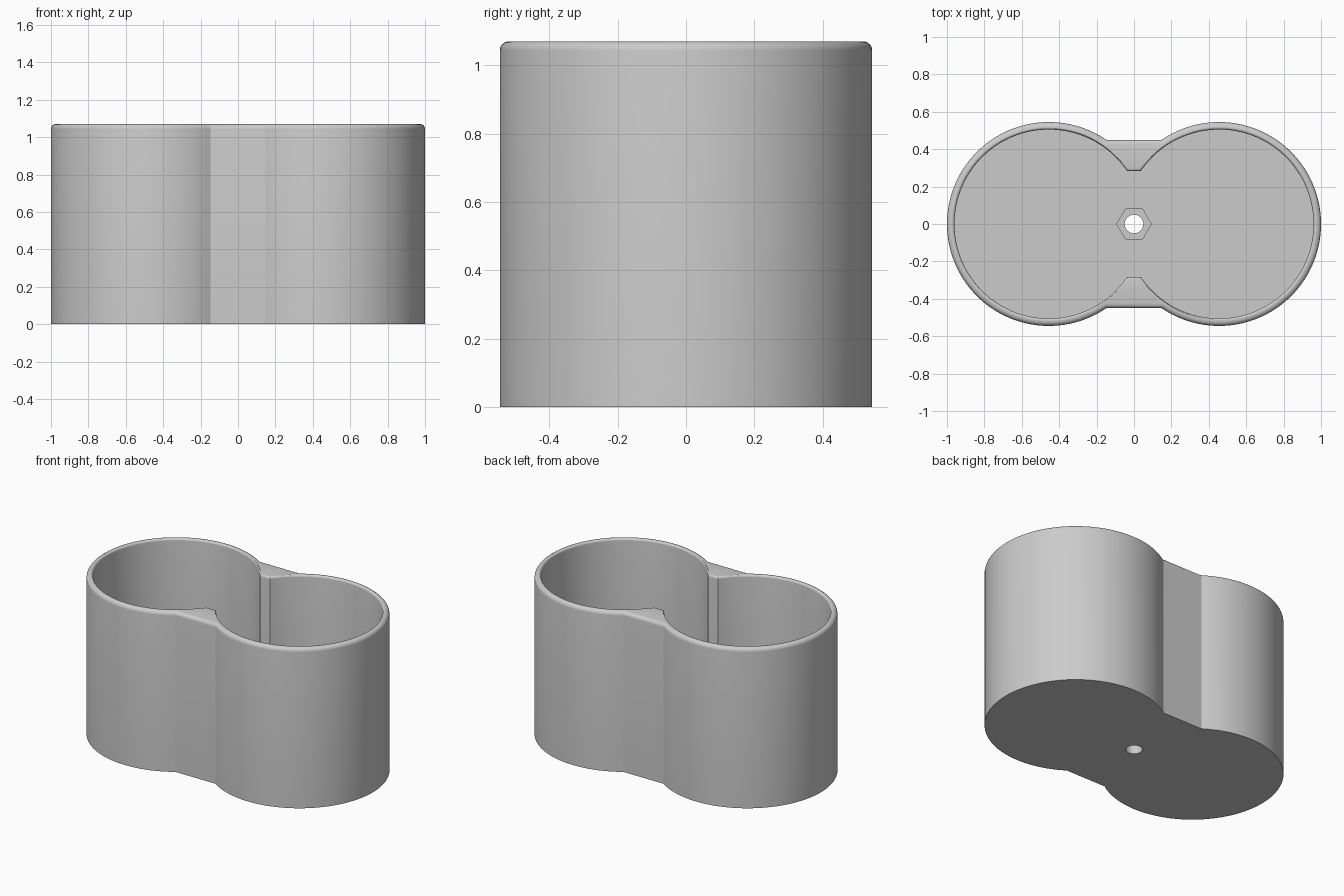
import bpy, bmesh, math

if "Cube" in bpy.data.objects:
    bpy.data.objects.remove(bpy.data.objects["Cube"])

CX = 0.455                      # distance of each cup axis from the middle
R_OUT, R_IN = 0.545, 0.505      # cup radii
WAIST, TIP = 0.45, 0.283        # half depth of the outer waist and of the inner opening
HEIGHT, FLOOR = 1.07, 0.13
SHELF = 0.06                    # height of the nut recess bottom
N = 80                          # points per cup arc

bm = bmesh.new()


def ring(points, z):
    """Closed loop of vertices and its edges at height z."""
    vs = [bm.verts.new((x, y, z)) for x, y in points]
    es = [bm.edges.new((v, vs[(i + 1) % len(vs)])) for i, v in enumerate(vs)]
    return vs, es


def bridge(a, b):
    n = len(a[0])
    for i in range(n):
        j = (i + 1) % n
        bm.faces.new((a[0][i], a[0][j], b[0][j], b[0][i]))


def fill(a, b):
    bmesh.ops.triangle_fill(bm, use_beauty=True, use_dissolve=False,
                            edges=a[1] + b[1], normal=(0, 0, 1))


def double_cup(r, w):
    """Two circle arcs joined by straight pieces at y = +-w."""
    a = math.pi - math.asin(w / r)
    angles = [-a + 2 * a * i / (N - 1) for i in range(N)]
    right = [(CX + r * math.cos(t), r * math.sin(t)) for t in angles]
    return right + [(-x, -y) for x, y in right]


def polygon(r, n):
    return [(r * math.cos(2 * math.pi * i / n), r * math.sin(2 * math.pi * i / n))
            for i in range(n)]


# wall from the base, over the rounded rim, down to the floor
FO, FI, STEPS = 0.026, 0.014, 6
rings = [ring(double_cup(R_OUT, WAIST), 0)]
for i in range(STEPS + 1):
    t = math.pi / 2 * i / STEPS
    d = FO * (1 - math.cos(t))
    rings.append(ring(double_cup(R_OUT - d, WAIST - d), HEIGHT - FO + FO * math.sin(t)))
for i in range(STEPS + 1):
    t = math.pi / 2 * (1 - i / STEPS)
    d = FI * (1 - math.cos(t))
    rings.append(ring(double_cup(R_IN + d, TIP + d), HEIGHT - FI + FI * math.sin(t)))
rings.append(ring(double_cup(R_IN, TIP), FLOOR))
for a, b in zip(rings, rings[1:]):
    bridge(a, b)

# floor with hexagonal nut recess and round bolt hole
hex_top, hex_low = (ring(polygon(0.092, 6), z) for z in (FLOOR, SHELF))
hole_top, hole_low = (ring(polygon(0.05, 32), z) for z in (SHELF, 0))
fill(rings[-1], hex_top)
bridge(hex_top, hex_low)
fill(hex_low, hole_top)
bridge(hole_top, hole_low)
fill(hole_low, rings[0])
bmesh.ops.recalc_face_normals(bm, faces=bm.faces)

mesh = bpy.data.meshes.new("double_cup_holder")
bm.to_mesh(mesh)
bm.free()
holder = bpy.data.objects.new("double_cup_holder", mesh)
bpy.context.collection.objects.link(holder)

grey = bpy.data.materials.new("light grey")
grey.diffuse_color = (0.6, 0.6, 0.6, 1)
grey.use_nodes = True
grey.node_tree.nodes["Principled BSDF"].inputs["Base Color"].default_value = grey.diffuse_color
mesh.materials.append(grey)

bpy.context.view_layer.objects.active = holder
holder.select_set(True)
bpy.ops.object.shade_smooth_by_angle(angle=math.radians(30))
